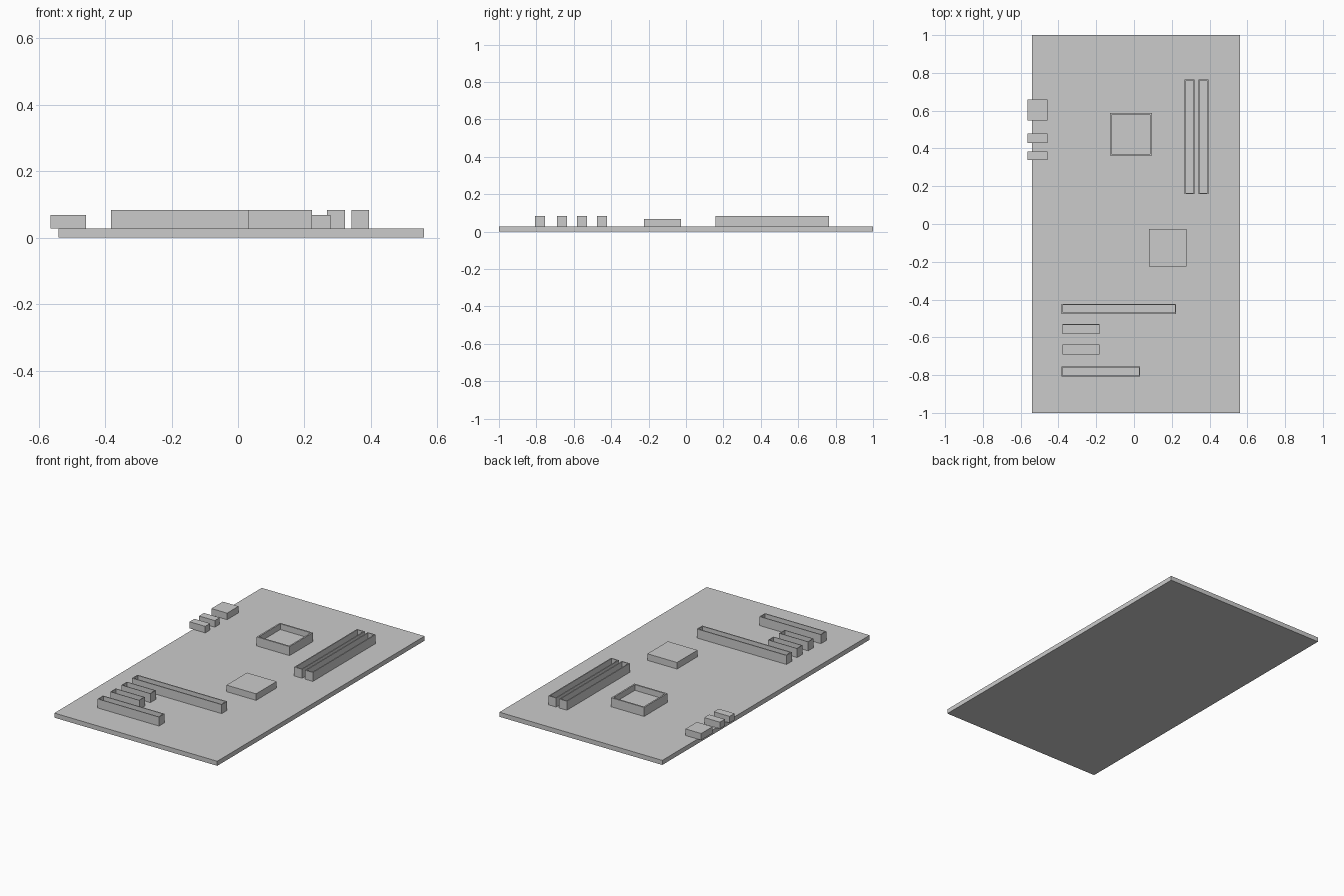
import bpy, bmesh

if "Cube" in bpy.data.objects:
    bpy.data.objects.remove(bpy.data.objects["Cube"])

BOARD_TOP = 0.028


def box(name, x0, x1, y0, y1, z0, z1, rim=0.0, depth=0.0):
    """Axis-aligned box; with a rim, its top is inset and sunk to form a recess."""
    bm = bmesh.new()
    bmesh.ops.create_cube(bm, size=1)
    for v in bm.verts:
        v.co.x = x1 if v.co.x > 0 else x0
        v.co.y = y1 if v.co.y > 0 else y0
        v.co.z = z1 if v.co.z > 0 else z0
    if rim:
        bm.normal_update()
        top = max(bm.faces, key=lambda f: f.calc_center_median().z)
        bmesh.ops.inset_region(bm, faces=[top], thickness=rim)
        floor = bmesh.ops.extrude_discrete_faces(bm, faces=[top])["faces"][0]
        bmesh.ops.translate(bm, verts=floor.verts, vec=(0, 0, -depth))
    bmesh.ops.recalc_face_normals(bm, faces=bm.faces)
    mesh = bpy.data.meshes.new(name)
    bm.to_mesh(mesh)
    bm.free()
    obj = bpy.data.objects.new(name, mesh)
    bpy.context.collection.objects.link(obj)
    return obj


# Circuit board
box("circuit_board", -0.54, 0.56, -1, 1, 0, BOARD_TOP)

# Processor socket and flat chip
box("processor_socket", -0.128, 0.095, 0.362, 0.587, BOARD_TOP, 0.083, 0.013, 0.035)
box("chipset", 0.079, 0.279, -0.224, -0.026, BOARD_TOP, 0.068)

# Memory slots, running along y
for i, x in enumerate((0.295, 0.3675)):
    box(f"memory_slot_{i + 1}", x - 0.0265, x + 0.0265, 0.159, 0.765,
        BOARD_TOP, 0.083, 0.009, 0.035)

# Expansion slots, running along x: (left, right, centre y, rim)
slots = [(-0.383, 0.223, -0.449, 0.009), (-0.379, -0.183, -0.557, 0.005),
         (-0.379, -0.183, -0.664, 0.005), (-0.383, 0.032, -0.781, 0.007)]
for i, (x0, x1, y, rim) in enumerate(slots):
    box(f"expansion_slot_{i + 1}", x0, x1, y - 0.0265, y + 0.0265,
        BOARD_TOP, 0.083, rim, 0.035)

# Edge ports overhanging the left side
for i, (y0, y1) in enumerate([(0.549, 0.659), (0.430, 0.478), (0.338, 0.385)]):
    box(f"edge_port_{i + 1}", -0.564, -0.458, y0, y1, BOARD_TOP, 0.068)
